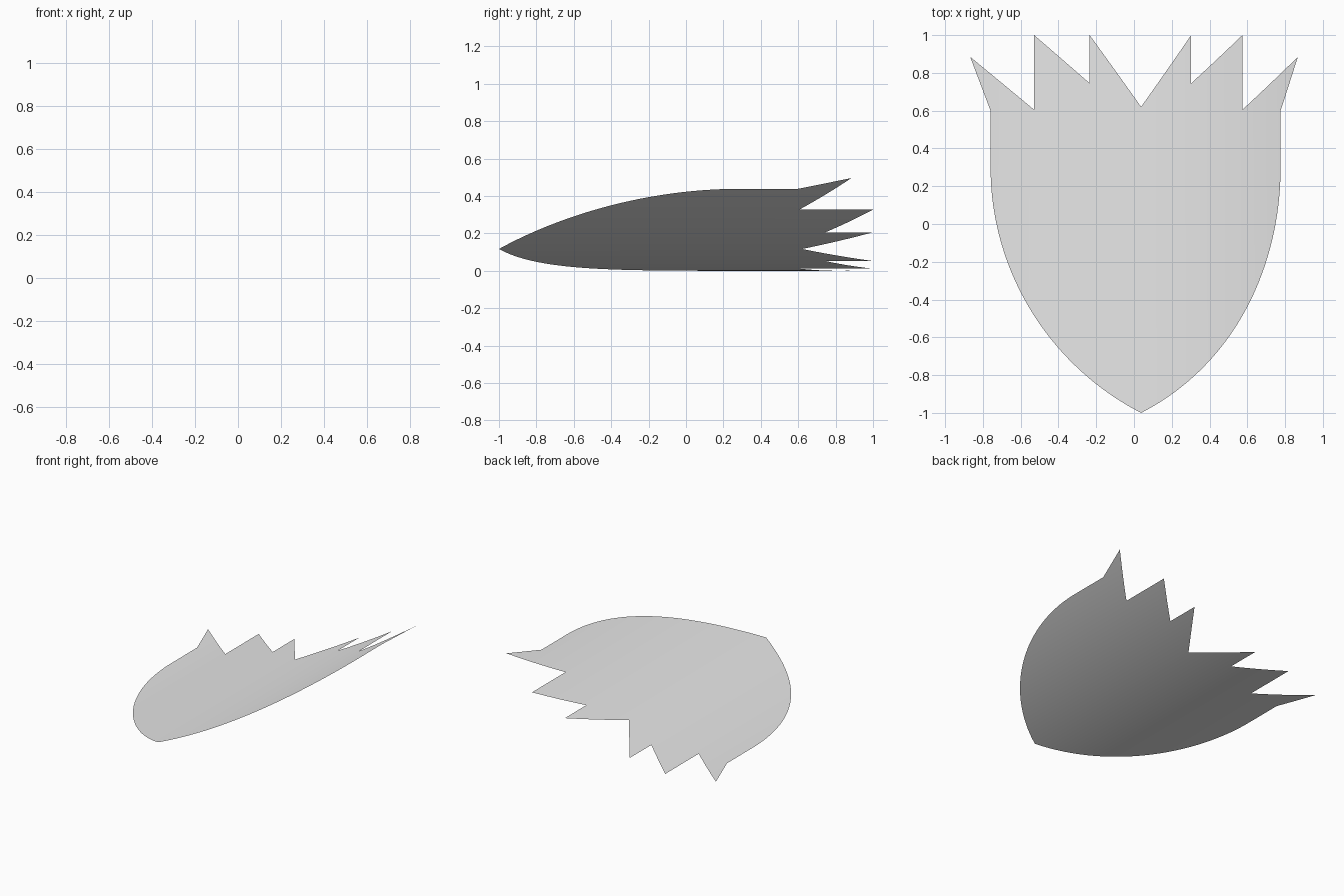
import bpy, bmesh, math

cube = bpy.data.objects.get("Cube")
if cube:
    bpy.data.objects.remove(cube)

BEND = 3.04       # radius of the sideways curl
HALF = 0.808      # half width of the body, measured along the curl
SHOULDER = 0.3    # where the rounded sides become straight
CORNER = 0.6      # where the outer spike starts
SIDE = (HALF ** 2 + (1 + SHOULDER) ** 2) / (2 * HALF)   # radius of the rounded sides

# Top edge of one half: (start u, start y, end u, end y) for each tooth flank
FLANKS = [(0, 0.62, 0.28, 1), (0.28, 0.745, 0.577, 1),
          (0.577, 0.605, HALF, 0.796), (HALF, 0.796, 0.916, 0.885)]
STEPS = 20


def lower_edge(u):
    if u > HALF:
        return CORNER + (u - HALF) / (0.916 - HALF) * (0.885 - CORNER)
    return SHOULDER - math.sqrt(max(0, SIDE ** 2 - (u + SIDE - HALF) ** 2))


def curl(u, y):
    a = (0.846 + u) / BEND
    return (BEND * math.sin(a) - 0.7975, y, BEND * (1 - math.cos(a)))


bm = bmesh.new()
cache = {}


def vert(u, y):
    key = (round(u, 4), round(y, 4))
    if key not in cache:
        cache[key] = bm.verts.new(curl(u, y))
    return cache[key]


# Both halves as narrow strips running from the lower edge to the toothed edge
for side in (1, -1):
    for n, (u0, y0, u1, y1) in enumerate(FLANKS):
        for i in range(STEPS):
            strip = []
            for k in (i, i + 1):
                t = k / STEPS
                if n == 2:
                    t = 1 - (1 - t) ** 2      # finer where the side turns straight
                u = u0 + (u1 - u0) * t
                column = [lower_edge(u), y0 + (y1 - y0) * t]
                if k == STEPS and n < 2:
                    column.insert(1, FLANKS[n + 1][1])    # foot of the next tooth
                if k == STEPS and n == 2:
                    column.insert(1, CORNER)
                if k == 0 and n == 3:
                    column[0] = CORNER
                strip.append([vert(side * u, y) for y in column])
            left, right = strip
            loop = list(dict.fromkeys(left[::-1] + right))
            bm.faces.new(loop if side > 0 else loop[::-1])

mesh = bpy.data.meshes.new("curved_feather_plate")
bm.to_mesh(mesh)
bm.free()
for face in mesh.polygons:
    face.use_smooth = True

# Plain light grey
grey = bpy.data.materials.new("light_grey")
grey.use_nodes = True
colour = (0.8, 0.8, 0.8, 1)
grey.diffuse_color = colour
grey.node_tree.nodes["Principled BSDF"].inputs["Base Color"].default_value = colour
mesh.materials.append(grey)

plate = bpy.data.objects.new("curved_feather_plate", mesh)
bpy.context.collection.objects.link(plate)
